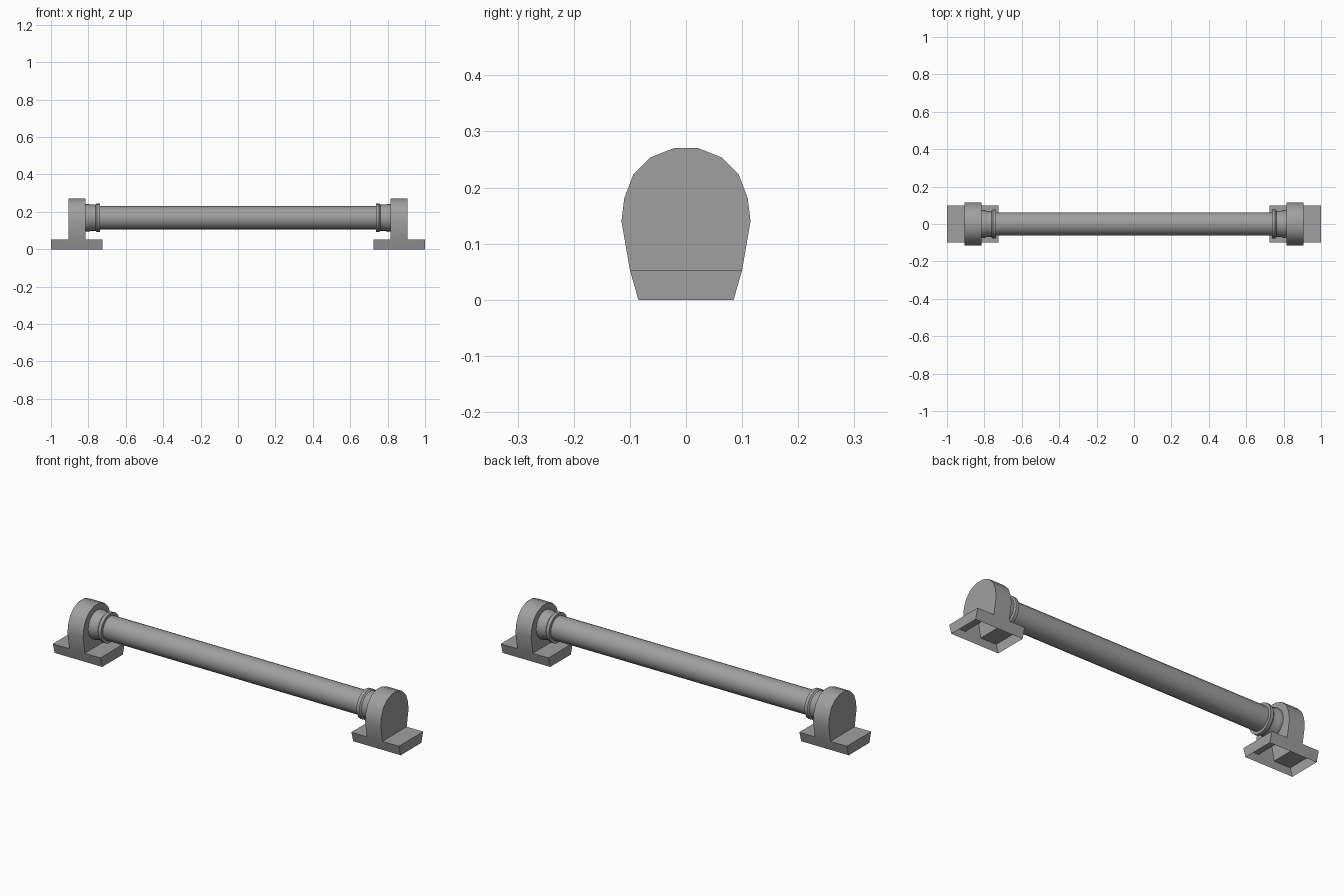
import bpy, bmesh, math

if "Cube" in bpy.data.objects:
    bpy.data.objects.remove(bpy.data.objects["Cube"], do_unlink=True)

GREY = (0.35, 0.35, 0.35, 1)
metal = bpy.data.materials.new("grey_metal")
metal.use_nodes = True
metal.diffuse_color = GREY
metal.node_tree.nodes["Principled BSDF"].inputs["Base Color"].default_value = GREY

AXIS_Z = 0.168
FOOT_Z = 0.053


def finish(name, bm, angle=30):
    bmesh.ops.recalc_face_normals(bm, faces=bm.faces)
    mesh = bpy.data.meshes.new(name)
    bm.to_mesh(mesh)
    bm.free()
    mesh.materials.append(metal)
    obj = bpy.data.objects.new(name, mesh)
    bpy.context.collection.objects.link(obj)
    bpy.ops.object.select_all(action='DESELECT')
    obj.select_set(True)
    bpy.context.view_layer.objects.active = obj
    bpy.ops.object.shade_smooth_by_angle(angle=math.radians(angle))
    return obj


def lathe(name, profile, sides=20):
    """Spin (x, radius) pairs around the bar axis."""
    bm = bmesh.new()
    rings = []
    for x, r in profile:
        angles = [2 * math.pi * i / sides for i in range(sides)]
        rings.append([bm.verts.new((x, r * math.cos(a), AXIS_Z + r * math.sin(a)))
                      for a in angles])
    for a, b in zip(rings, rings[1:]):
        for i in range(sides):
            j = (i + 1) % sides
            bm.faces.new((a[i], a[j], b[j], b[i]))
    return finish(name, bm)


def bracket(name, s):
    """Hollow foot with an arched upright, open underneath."""
    bm = bmesh.new()
    # Foot: flared walls and a top that stops at the upright
    xs = [s * x for x in (0.725, 0.815, 0.905, 1.0)]
    low = [[bm.verts.new((x, y, 0)) for x in xs] for y in (-0.085, 0.085)]
    top = [[bm.verts.new((x, y, FOOT_Z)) for x in xs] for y in (-0.1, 0.1)]
    for k in (0, 1):
        for i in range(3):
            bm.faces.new((low[k][i], low[k][i + 1], top[k][i + 1], top[k][i]))
    for i in (0, 3):
        bm.faces.new((low[0][i], low[1][i], top[1][i], top[0][i]))
    for i in (0, 2):
        bm.faces.new((top[0][i], top[0][i + 1], top[1][i + 1], top[1][i]))
    # Upright: half outline mirrored across the middle
    half = [(0.115, 0.14), (0.11, 0.181), (0.094, 0.223), (0.063, 0.254), (0.022, 0.27)]
    outline = half + [(-y, z) for y, z in reversed(half)]
    sides = []
    for i in (1, 2):
        arch = [bm.verts.new((xs[i], y, z)) for y, z in outline]
        sides.append([top[1][i]] + arch + [top[0][i]])
        bm.faces.new(sides[-1])
    a, b = sides
    for i in range(len(a) - 1):
        bm.faces.new((a[i], a[i + 1], b[i + 1], b[i]))
    return finish(name, bm, 32)


lathe("bar", [(-0.745, 0.062), (0.745, 0.062)])
for side, s in (("left", 1), ("right", -1)):
    bracket(side + "_bracket", s)
    collar = [(0.815, 0.073), (0.80, 0.075), (0.788, 0.07), (0.762, 0.07),
              (0.755, 0.077), (0.738, 0.077), (0.738, 0.06)]
    lathe(side + "_collar", [(s * x, r) for x, r in collar])
